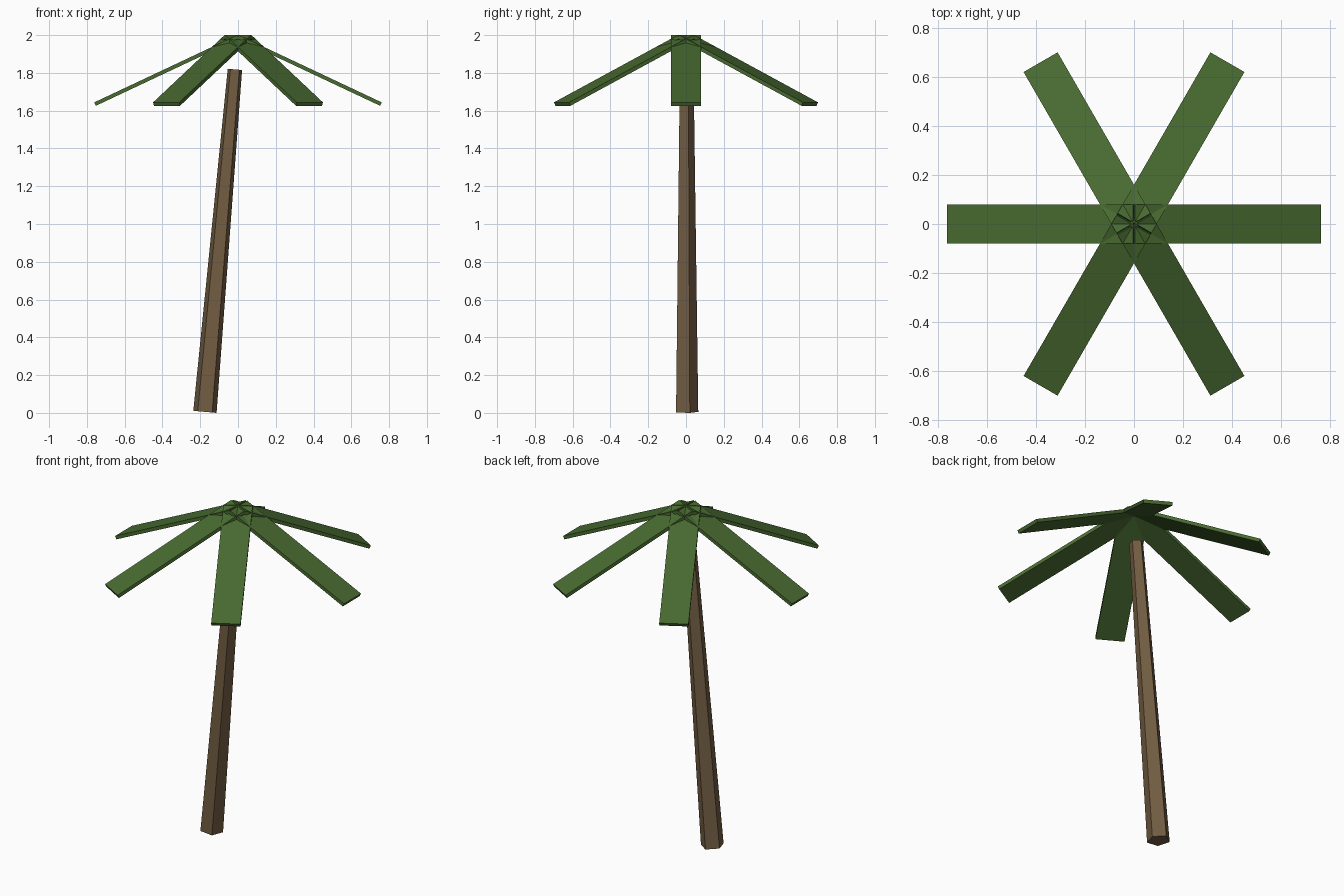
import bpy
from math import radians, sin, cos, pi
from mathutils import Matrix

if "Cube" in bpy.data.objects:
    bpy.data.objects.remove(bpy.data.objects["Cube"])


def material(name, color):
    mat = bpy.data.materials.new(name)
    mat.diffuse_color = (*color, 1)
    mat.use_nodes = True
    mat.node_tree.nodes["Principled BSDF"].inputs["Base Color"].default_value = mat.diffuse_color
    return mat


bark = material("bark_brown", (0.17, 0.11, 0.055))
leaf = material("leaf_green", (0.065, 0.145, 0.03))

# Trunk: tapered five-sided column leaning towards +x
lean, height = radians(5), 1.82
bpy.ops.mesh.primitive_cone_add(
    vertices=5, radius1=0.065, radius2=0.04, depth=height,
    location=(-0.175 + height / 2 * sin(lean), 0, 0.0054 + height / 2 * cos(lean)),
    rotation=(0, lean, 0))
trunk = bpy.context.object
trunk.name = "trunk"
trunk.data.materials.append(bark)

# Fronds: six flat slabs drooping from the crown
droop, length, width, thick = radians(25.2), 0.836, 0.16, 0.02
crown_z = 2 - thick / 2 * cos(droop)


def frond(index):
    bpy.ops.mesh.primitive_cube_add(size=1)
    obj = bpy.context.object
    obj.name = f"frond_{index + 1}"
    # slab starts at the crown, tips down, then turns around the trunk
    obj.data.transform(Matrix.Translation((length / 2, 0, 0))
                       @ Matrix.Diagonal((length, width, thick, 1)))
    obj.data.transform(Matrix.Rotation(droop, 4, 'Y'))
    obj.location = (0, 0, crown_z)
    obj.rotation_euler = (0, 0, index * pi / 3)
    obj.data.materials.append(leaf)


for i in range(6):
    frond(i)
